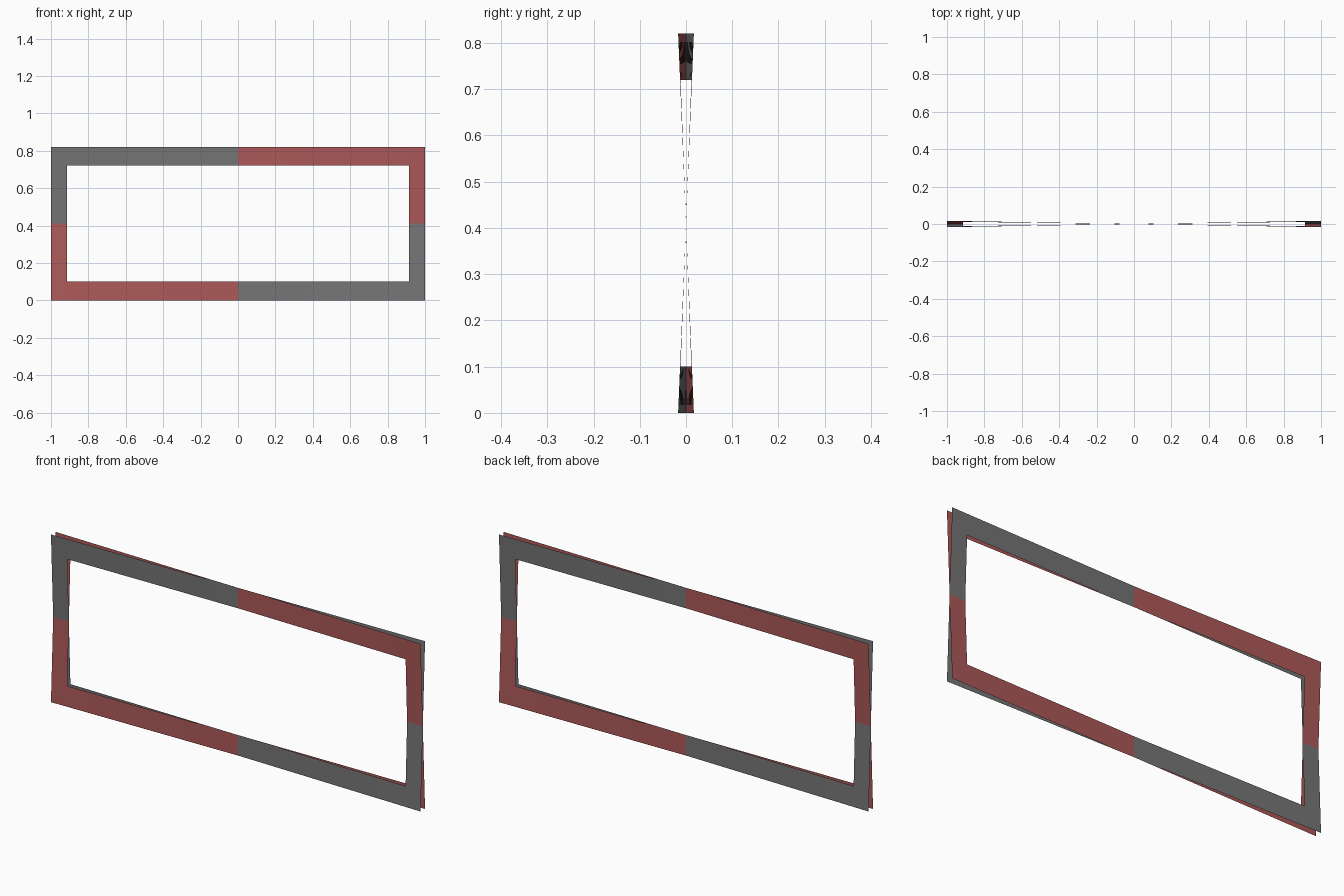
import bpy

if "Cube" in bpy.data.objects:
    bpy.data.objects.remove(bpy.data.objects["Cube"])

W, H = 1.0, 0.41          # half width, half height
IW, IH = 0.915, 0.31      # half size of the opening
DEPTH = 0.017             # corner offset from the middle plane


def steps(outer, inner, n):
    # grid lines: outer edge, opening edge, even steps across the opening
    return [-outer] + [-inner + 2 * inner * i / n for i in range(n + 1)] + [outer]


def twisted_frame(name, sign, color):
    # rectangular border whose surface is a gentle saddle
    xs, zs = steps(W, IW, 24), steps(H, IH, 12)
    verts = [(x, sign * DEPTH * x / W * z / H, z + H) for z in zs for x in xs]
    n = len(xs)
    faces = []
    for j in range(len(zs) - 1):
        for i in range(n - 1):
            if i in (0, n - 2) or j in (0, len(zs) - 2):
                a = j * n + i
                faces.append((a, a + 1, a + n + 1, a + n))
    mesh = bpy.data.meshes.new(name)
    mesh.from_pydata(verts, [], faces)
    # drop the unused points inside the opening
    import bmesh
    bm = bmesh.new()
    bm.from_mesh(mesh)
    bmesh.ops.delete(bm, geom=[v for v in bm.verts if not v.link_faces], context='VERTS')
    if sign < 0:
        bmesh.ops.reverse_faces(bm, faces=bm.faces[:])
    bm.to_mesh(mesh)
    bm.free()
    mat = bpy.data.materials.new(name + "_colour")
    mat.diffuse_color = color
    mat.use_nodes = True
    mat.node_tree.nodes["Principled BSDF"].inputs["Base Color"].default_value = mat.diffuse_color
    mesh.materials.append(mat)
    ob = bpy.data.objects.new(name, mesh)
    bpy.context.collection.objects.link(ob)
    return ob


# two crossing sheets, each in front in opposite quarters
twisted_frame("grey_frame", 1, (0.18, 0.18, 0.18, 1))
twisted_frame("red_frame", -1, (0.42, 0.1, 0.1, 1))
